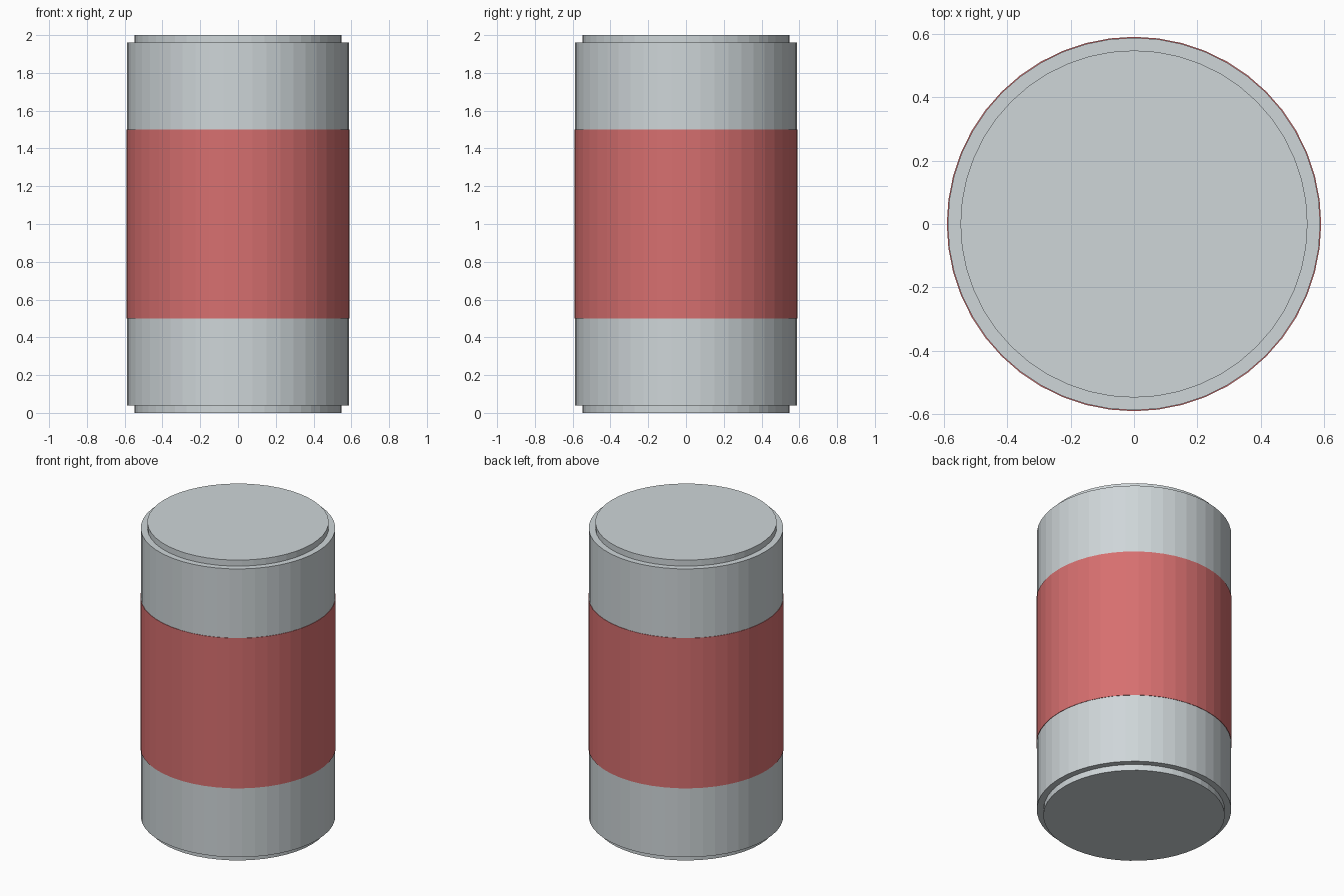
import bpy

cube = bpy.data.objects.get("Cube")
if cube:
    bpy.data.objects.remove(cube, do_unlink=True)

SIDES = 48


def material(name, rgb):
    mat = bpy.data.materials.new(name)
    mat.use_nodes = True
    color = (*rgb, 1.0)
    mat.diffuse_color = color
    mat.node_tree.nodes["Principled BSDF"].inputs["Base Color"].default_value = color
    return mat


def cylinder(name, radius, bottom, top, mat, fill="NGON"):
    bpy.ops.mesh.primitive_cylinder_add(
        vertices=SIDES, radius=radius, depth=top - bottom,
        end_fill_type=fill, location=(0, 0, (bottom + top) / 2))
    obj = bpy.context.object
    obj.name = name
    obj.data.materials.append(mat)
    return obj


grey = material("light grey metal", (0.62, 0.67, 0.69))
red = material("soft red", (0.68, 0.16, 0.16))

# Main drum and the slightly narrower discs at both ends
cylinder("body", 0.587, 0.04, 1.96, grey)
cylinder("bottom_cap", 0.547, 0.0, 0.04, grey)
cylinder("top_cap", 0.547, 1.96, 2.0, grey)

# Thin painted band wrapped around the middle
cylinder("band", 0.59, 0.5, 1.5, red)
